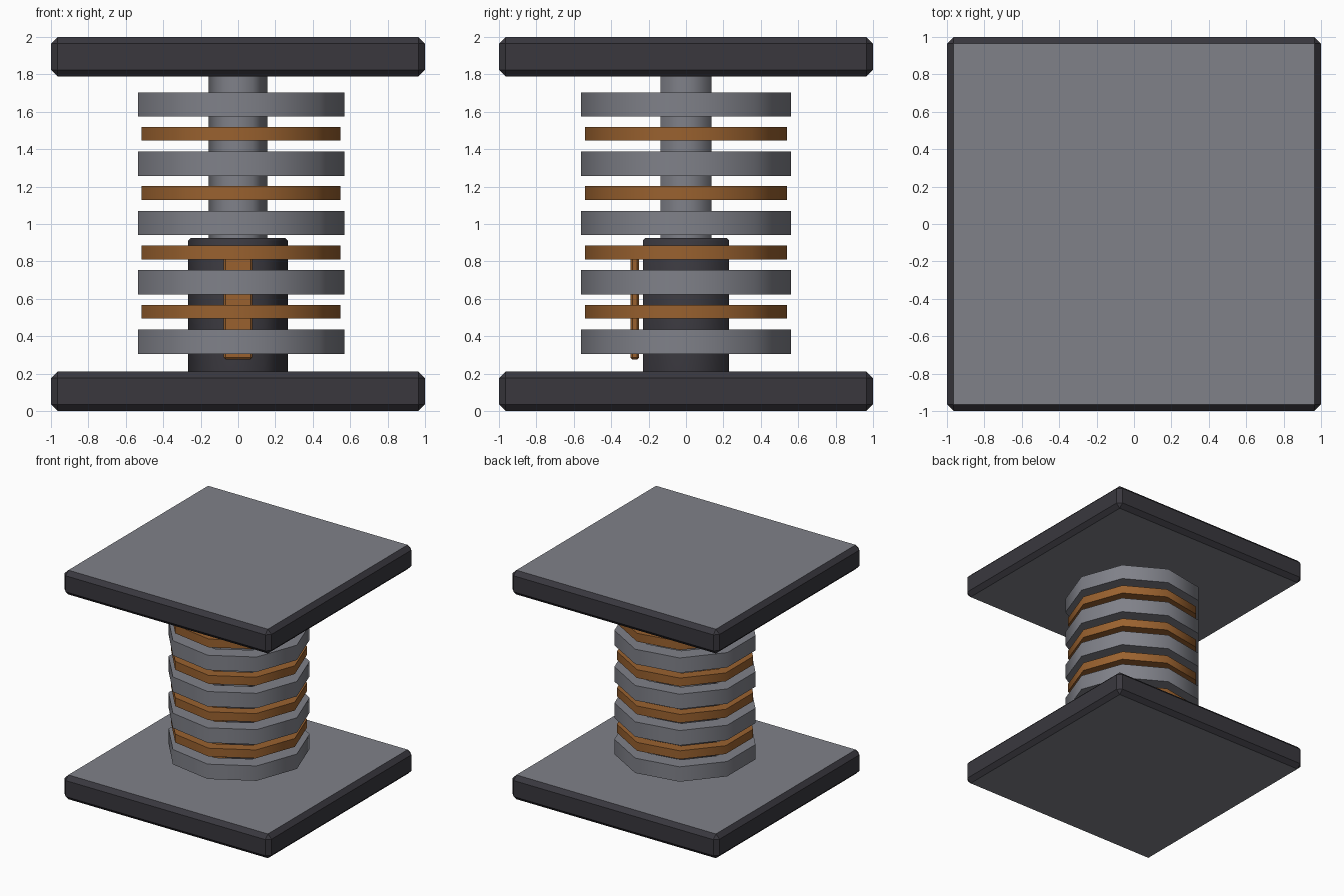
import bpy, bmesh, math

if "Cube" in bpy.data.objects:
    bpy.data.objects.remove(bpy.data.objects["Cube"])


def material(name, rgb):
    m = bpy.data.materials.new(name)
    m.diffuse_color = (*rgb, 1)
    m.use_nodes = True
    m.node_tree.nodes["Principled BSDF"].inputs["Base Color"].default_value = m.diffuse_color
    return m


GREY = material("steel grey", (0.215, 0.22, 0.25))
DARK = material("dark iron", (0.041, 0.039, 0.048))
COPPER = material("copper", (0.32, 0.12, 0.028))


def finish(name, bm, mats, smooth=None):
    bmesh.ops.recalc_face_normals(bm, faces=bm.faces)
    me = bpy.data.meshes.new(name)
    bm.to_mesh(me)
    bm.free()
    for m in mats:
        me.materials.append(m)
    ob = bpy.data.objects.new(name, me)
    bpy.context.collection.objects.link(ob)
    if smooth:
        bpy.ops.object.select_all(action='DESELECT')
        ob.select_set(True)
        bpy.context.view_layer.objects.active = ob
        bpy.ops.object.shade_smooth_by_angle(angle=math.radians(smooth))
    return ob


def lathe(name, profile, sides, mat, hollow=False):
    """Turn (radius, z) points round z; hollow closes the section, else caps the ends."""
    bm = bmesh.new()
    loops = [[bm.verts.new((r * math.cos(math.tau * i / sides),
                            r * math.sin(math.tau * i / sides), z))
              for i in range(sides)] for r, z in profile]
    pairs = list(zip(loops, loops[1:]))
    if hollow:
        pairs.append((loops[-1], loops[0]))
    else:
        bm.faces.new(loops[0])
        bm.faces.new(loops[-1])
    for a, b in pairs:
        for i in range(sides):
            j = (i + 1) % sides
            bm.faces.new((a[i], a[j], b[j], b[i]))
    return finish(name, bm, [mat], 62)


def box(name, lo, hi, bevel, mats):
    bm = bmesh.new()
    bmesh.ops.create_cube(bm, size=1)
    for v in bm.verts:
        v.co = [(a + b) / 2 + c * (b - a) for a, b, c in zip(lo, hi, v.co)]
    bmesh.ops.bevel(bm, geom=bm.edges[:], offset=bevel, segments=1,
                    affect='EDGES', profile=0.5)
    bm.normal_update()
    if len(mats) > 1:  # flat top and bottom take the second colour
        for f in bm.faces:
            f.material_index = int(abs(f.normal.z) > 0.95)
    return finish(name, bm, mats)


# square end plates
box("bottom_plate", (-1, -1, 0), (1, 1, 0.212), 0.036, [DARK, GREY])
box("top_plate", (-1, -1, 1.788), (1, 1, 2), 0.036, [DARK, GREY])

# hexagonal sleeve and sliding rod
lathe("sleeve", [(0.267, 0.2), (0.267, 0.91), (0.252, 0.926)], 6, DARK)
lathe("rod", [(0.158, 0.88), (0.158, 1.80)], 6, GREY)

# copper strip in front of the sleeve
box("front_strip", (-0.078, -0.298, 0.275), (0.078, -0.25, 0.86), 0.012, [COPPER])


# alternating nine-sided rings
def ring(name, outer, inner, z, height, mat):
    a, b = z - height / 2, z + height / 2
    lathe(name, [(outer, a), (outer, b), (inner, b), (inner, a)], 9, mat, True)


for i in range(5):
    ring(f"grey_ring_{i + 1}", 0.569, 0.435, 0.371 + 0.317 * i, 0.13, GREY)
for i in range(4):
    ring(f"copper_ring_{i + 1}", 0.549, 0.455, 0.53 + 0.3177 * i, 0.073, COPPER)
